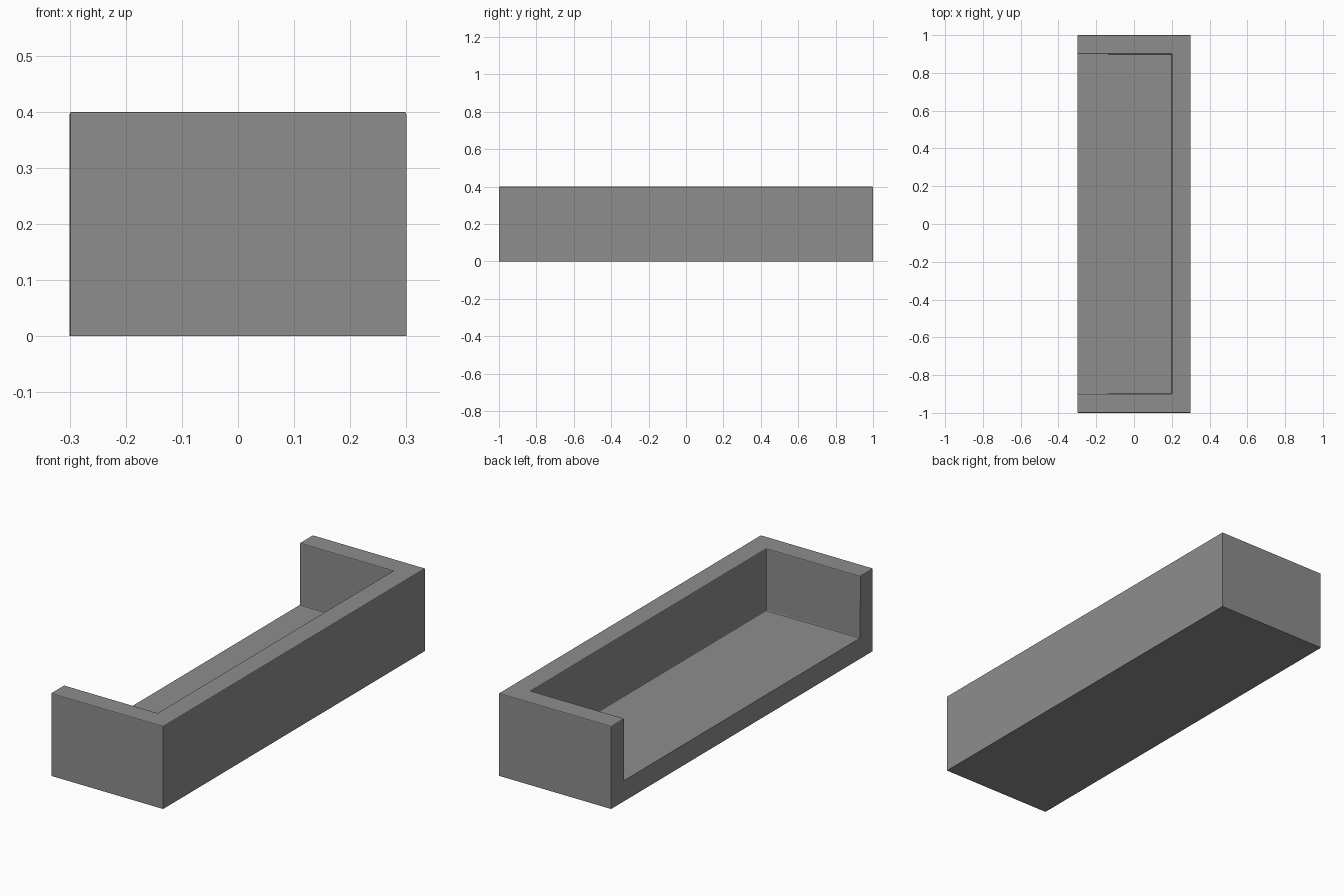
import bpy
import bmesh
from mathutils import Vector

default = bpy.data.objects.get("Cube")
if default:
    bpy.data.objects.remove(default, do_unlink=True)

WIDTH, LENGTH, HEIGHT, WALL = 0.6, 2.0, 0.4, 0.1
BEVEL = 0.004


def box(name, low, high):
    """Axis-aligned box between two corners."""
    low, high = Vector(low), Vector(high)
    mesh = bpy.data.meshes.new(name)
    bm = bmesh.new()
    bmesh.ops.create_cube(bm, size=1)
    bmesh.ops.scale(bm, vec=high - low, verts=bm.verts)
    bmesh.ops.translate(bm, vec=(low + high) / 2, verts=bm.verts)
    bm.to_mesh(mesh)
    bm.free()
    obj = bpy.data.objects.new(name, mesh)
    bpy.context.collection.objects.link(obj)
    return obj


# Solid block and the hollow that opens it on top and along one long side
x, y = WIDTH / 2, LENGTH / 2
tray = box("open_sided_tray", (-x, -y, 0), (x, y, HEIGHT))
hollow = box("hollow_cutter", (-x - 1, WALL - y, WALL), (x - WALL, y - WALL, HEIGHT + 1))
hollow.hide_render = True

cut = tray.modifiers.new("hollow", "BOOLEAN")
cut.operation = "DIFFERENCE"
cut.solver = "EXACT"
cut.object = hollow
bpy.context.view_layer.update()
carved = tray.evaluated_get(bpy.context.evaluated_depsgraph_get())
bm = bmesh.new()
bm.from_mesh(carved.to_mesh())
carved.to_mesh_clear()
tray.modifiers.clear()
bpy.data.objects.remove(hollow, do_unlink=True)
bmesh.ops.dissolve_limit(bm, angle_limit=0.01, verts=bm.verts, edges=bm.edges)


# Soften the rim, the inner corners and the open wall ends
def is_soft(edge):
    mid = (edge.verts[0].co + edge.verts[1].co) / 2
    at_base = mid.z < WALL / 2
    closed_corner = mid.x > x - BEVEL and mid.z < HEIGHT - BEVEL
    floor_lip = mid.x < BEVEL - x and abs(mid.y) < BEVEL
    return not (at_base or closed_corner or floor_lip)


bmesh.ops.bevel(bm, geom=[e for e in bm.edges if is_soft(e)], offset=BEVEL,
                offset_type="OFFSET", segments=2, profile=0.5, affect="EDGES")
bmesh.ops.recalc_face_normals(bm, faces=bm.faces)
bm.to_mesh(tray.data)
bm.free()

# Plain grey finish
grey = bpy.data.materials.new("plain_grey")
grey.use_nodes = True
colour = (0.27, 0.27, 0.27, 1)
grey.diffuse_color = colour
grey.node_tree.nodes["Principled BSDF"].inputs["Base Color"].default_value = colour
tray.data.materials.clear()
tray.data.materials.append(grey)
for face in tray.data.polygons:
    face.material_index = 0
